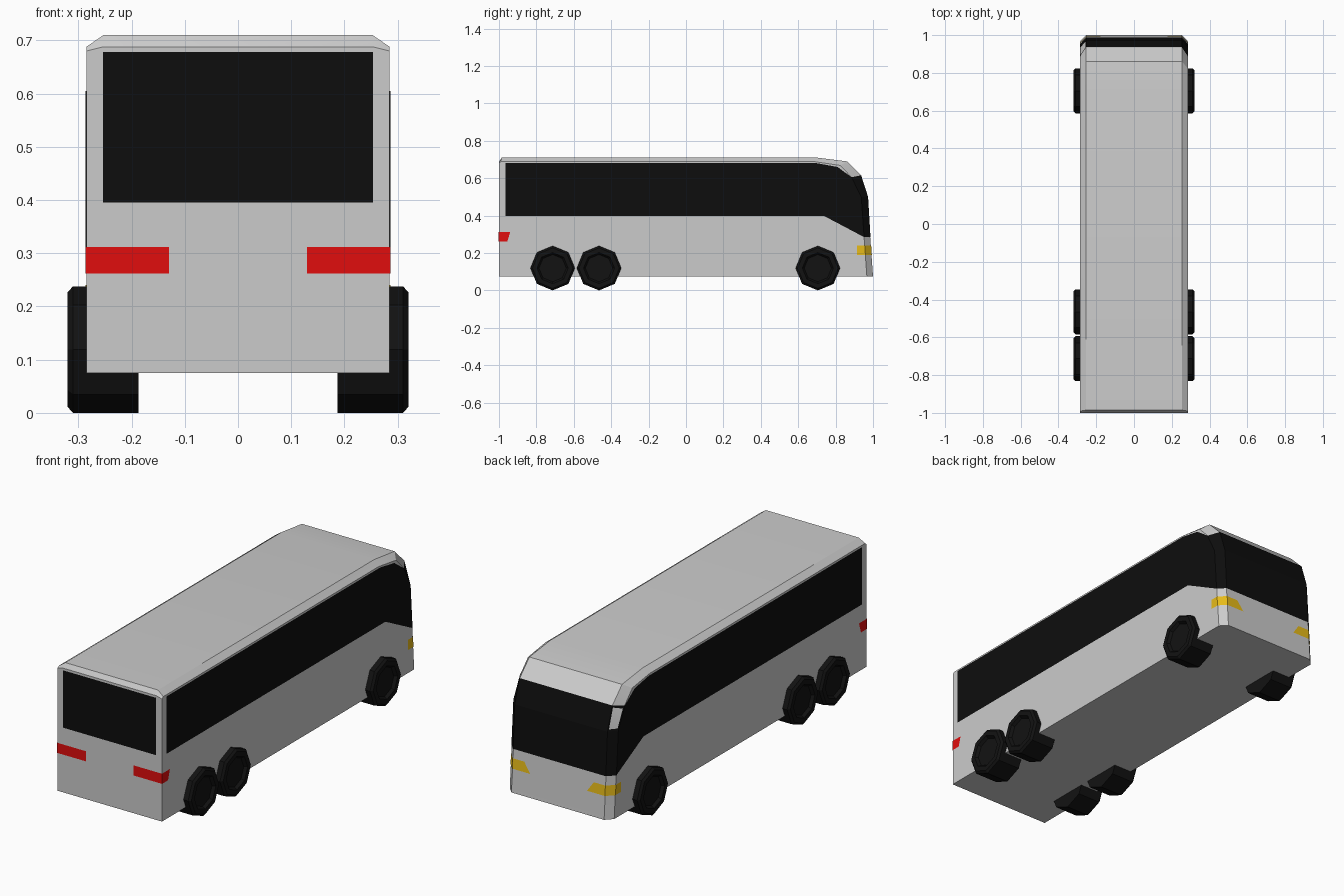
import bpy, bmesh
from math import cos, sin, pi, radians

if "Cube" in bpy.data.objects:
    bpy.data.objects.remove(bpy.data.objects["Cube"])


def material(name, rgb):
    m = bpy.data.materials.new(name)
    m.diffuse_color = (*rgb, 1)
    m.use_nodes = True
    m.node_tree.nodes["Principled BSDF"].inputs["Base Color"].default_value = m.diffuse_color
    return m


glass = material("dark_glass", (0.004, 0.004, 0.004))
rubber = material("black_rubber", (0.006, 0.006, 0.006))
red = material("red_light", (0.75, 0.004, 0.004))
yellow = material("yellow_light", (0.8, 0.5, 0.01))


def finish(name, bm, mat=None, smooth=None, fix=True):
    if fix:
        bmesh.ops.recalc_face_normals(bm, faces=bm.faces[:])
    me = bpy.data.meshes.new(name)
    bm.to_mesh(me)
    bm.free()
    ob = bpy.data.objects.new(name, me)
    bpy.context.collection.objects.link(ob)
    if mat:
        me.materials.append(mat)
    if smooth:
        bpy.context.view_layer.objects.active = ob
        ob.select_set(True)
        bpy.ops.object.shade_smooth_by_angle(angle=radians(smooth))
        ob.select_set(False)
    return ob


def panel(name, polys, mat, mirror=False):
    """Thin surface panels; polygons run anticlockwise seen from outside."""
    bm = bmesh.new()
    for p in polys:
        bm.faces.new([bm.verts.new(c) for c in p])
        if mirror:
            bm.faces.new([bm.verts.new((-x, y, z)) for x, y, z in reversed(p)])
    bmesh.ops.remove_doubles(bm, verts=bm.verts[:], dist=1e-5)
    return finish(name, bm, mat, fix=False)


# Body: side profile lofted across the width, inset at the flanks
W, C, E = 0.285, 0.253, 0.0015
front_mid = [(1, .075), (.985, .285), (.972, .5), (.935, .615), (.86, .69), (.7, .71)]
front_side = [(.967, .075), (.952, .285), (.937, .5), (.885, .605), (.825, .668), (.69, .688)]
mid = [(-1, .075)] + front_mid + [(-.985, .71), (-1, .688)]
side = [(-1, .075)] + front_side + [(-.99, .688), (-1, .68)]
bm = bmesh.new()
rings = [[bm.verts.new((x, y, z)) for y, z in prof]
         for x, prof in ((-W, side), (-C, mid), (C, mid), (W, side))]
n = len(mid)
for a, b in zip(rings, rings[1:]):
    for i in range(n):
        j = (i + 1) % n
        bm.faces.new((a[i], a[j], b[j], b[i]))
bm.faces.new(rings[0])
bm.faces.new(rings[-1])
finish("body", bm, smooth=25)

# Side windows
X, R = W + E, 1 + E
panel("side_windows", [[(X, y, z) for y, z in (
    (-.965, .397), (.74, .397), (.952, .285), (.937, .5), (.885, .605),
    (.81, .66), (.7, .68), (-.965, .68))]], glass, True)

# Windscreen wrapping around the front corners
polys = []
for i in (1, 2):
    (y0, z0), (y1, z1) = front_mid[i], front_mid[i + 1]
    (s0, t0), (s1, t1) = front_side[i], front_side[i + 1]
    polys.append([(C, y0 + E, z0), (0, y0 + E, z0), (0, y1 + E, z1), (C, y1 + E, z1)])
    polys.append([(X, s0, t0), (C, y0 + E, z0), (C, y1 + E, z1), (X, s1, t1)])
panel("windscreen", polys, glass, True)

# Rear window
panel("rear_window", [[(-.254, -R, .395), (.254, -R, .395),
                       (.254, -R, .678), (-.254, -R, .678)]], glass)

# Tail lights on the rear and round the corner
panel("tail_lights", [
    [(.13, -R, .262), (X, -R, .262), (X, -R, .312), (.13, -R, .312)],
    [(X, -R, .262), (X, -.955, .262), (X, -.94, .312), (X, -R, .312)]], red, True)

# Headlights on the front, corner and side
yl, yh = .992 + E, .9885 + E
sl, sh = .959, .9555
panel("headlights", [
    [(C, yl, .19), (.155, yl, .19), (.19, yh, .24), (C, yh, .24)],
    [(X, sl, .19), (C, yl, .19), (C, yh, .24), (X, sh, .24)],
    [(X, .915, .19), (X, sl, .19), (X, sh, .24), (X, .915, .24)]], yellow, True)


# Wheels: octagonal, with a recessed hub on the outer face
def wheel(name, sx, yc):
    bm = bmesh.new()
    steps = [(.187, .119), (.31, .119), (.32, .108), (.32, .083), (.306, .073)]
    loops = [[bm.verts.new((sx * x, yc + r * cos(k * pi / 4), .119 + r * sin(k * pi / 4)))
              for k in range(8)] for x, r in steps]
    for a, b in zip(loops, loops[1:]):
        for k in range(8):
            bm.faces.new((a[k], a[(k + 1) % 8], b[(k + 1) % 8], b[k]))
    bm.faces.new(loops[0])
    bm.faces.new(loops[-1])
    finish(name, bm, rubber)


for label, yc in (("front", .705), ("middle", -.465), ("rear", -.713)):
    wheel(label + "_wheel_right", 1, yc)
    wheel(label + "_wheel_left", -1, yc)
